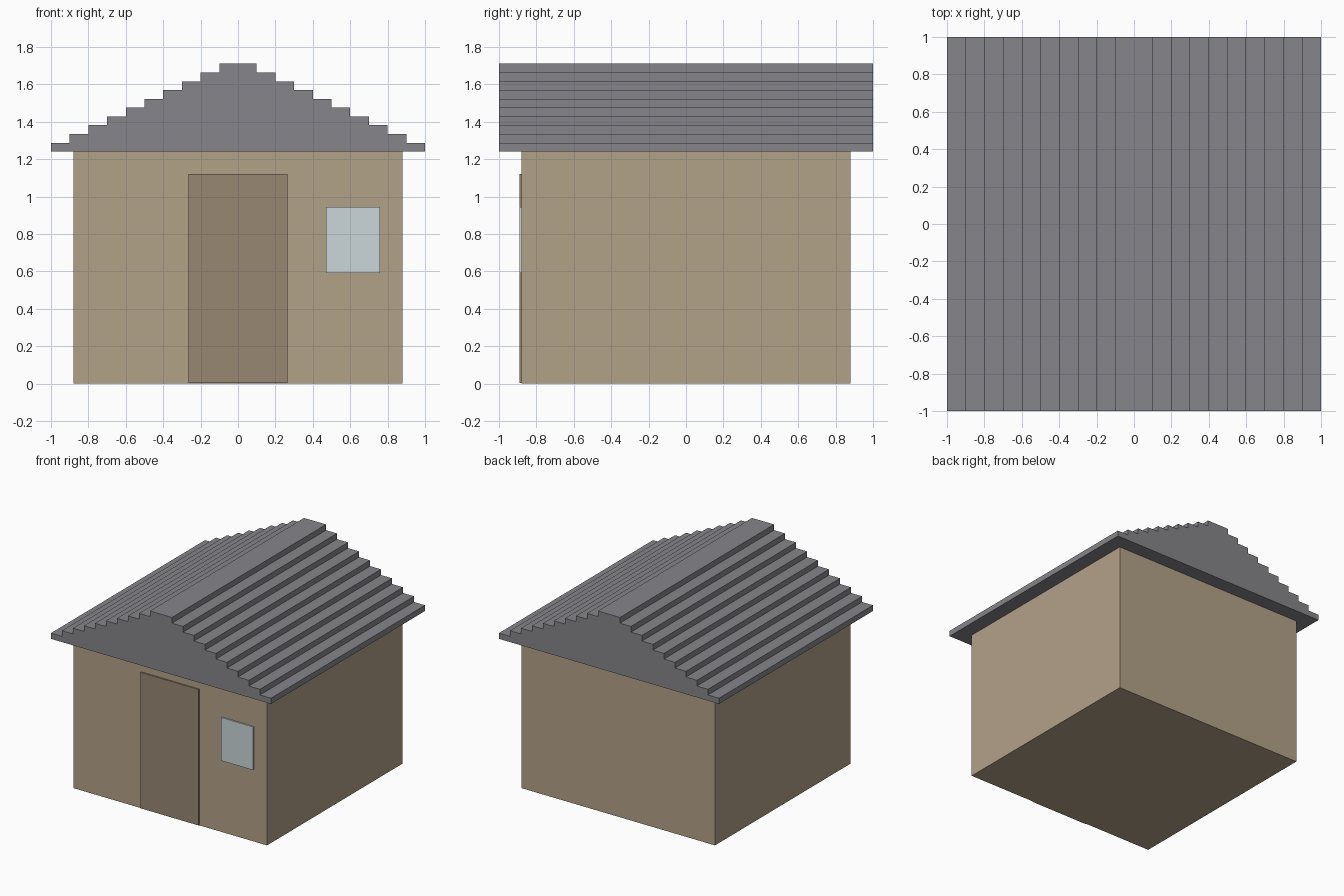
import bpy
import bmesh

if "Cube" in bpy.data.objects:
    bpy.data.objects.remove(bpy.data.objects["Cube"])


def material(name, rgb):
    mat = bpy.data.materials.new(name)
    mat.diffuse_color = (*rgb, 1.0)
    mat.use_nodes = True
    mat.node_tree.nodes["Principled BSDF"].inputs["Base Color"].default_value = mat.diffuse_color
    return mat


def finish(name, bm, mat):
    bmesh.ops.recalc_face_normals(bm, faces=bm.faces)
    mesh = bpy.data.meshes.new(name)
    bm.to_mesh(mesh)
    bm.free()
    mesh.materials.append(mat)
    obj = bpy.data.objects.new(name, mesh)
    bpy.context.collection.objects.link(obj)
    return obj


def box(name, lo, hi, mat):
    bm = bmesh.new()
    bmesh.ops.create_cube(bm, size=1)
    for v in bm.verts:
        v.co = [lo[i] if v.co[i] < 0 else hi[i] for i in range(3)]
    return finish(name, bm, mat)


wall_mat = material("plaster", (0.45, 0.36, 0.25))
roof_mat = material("roof_grey", (0.24, 0.235, 0.255))
door_mat = material("wood", (0.31, 0.245, 0.17))
glass_mat = material("glass", (0.60, 0.67, 0.70))

WALL, EAVES, STEPS, RISE = 0.88, 1.24, 10, 0.047

# Walls, with door and window panels standing slightly proud of the front
box("walls", (-WALL, -WALL, 0), (WALL, WALL, EAVES), wall_mat)
box("door", (-0.265, -0.89, 0.003), (0.265, -WALL, 1.12), door_mat)
box("window", (0.47, -0.89, 0.59), (0.76, -WALL, 0.945), glass_mat)

# Stepped gable roof: right half of the profile, mirrored, then extruded along y
right = []
for i in range(STEPS):
    x = 1 - i / STEPS
    right += [(x, EAVES + i * RISE), (x, EAVES + (i + 1) * RISE)]
profile = right + [(-x, z) for x, z in reversed(right)]
# Intermediate risers share their corner points with the treads
bm = bmesh.new()
face = bm.faces.new([bm.verts.new((x, -1, z)) for x, z in profile])
ext = bmesh.ops.extrude_face_region(bm, geom=[face], use_keep_orig=True)
bmesh.ops.translate(bm, vec=(0, 2, 0),
                    verts=[g for g in ext["geom"] if isinstance(g, bmesh.types.BMVert)])
finish("stepped_roof", bm, roof_mat)
